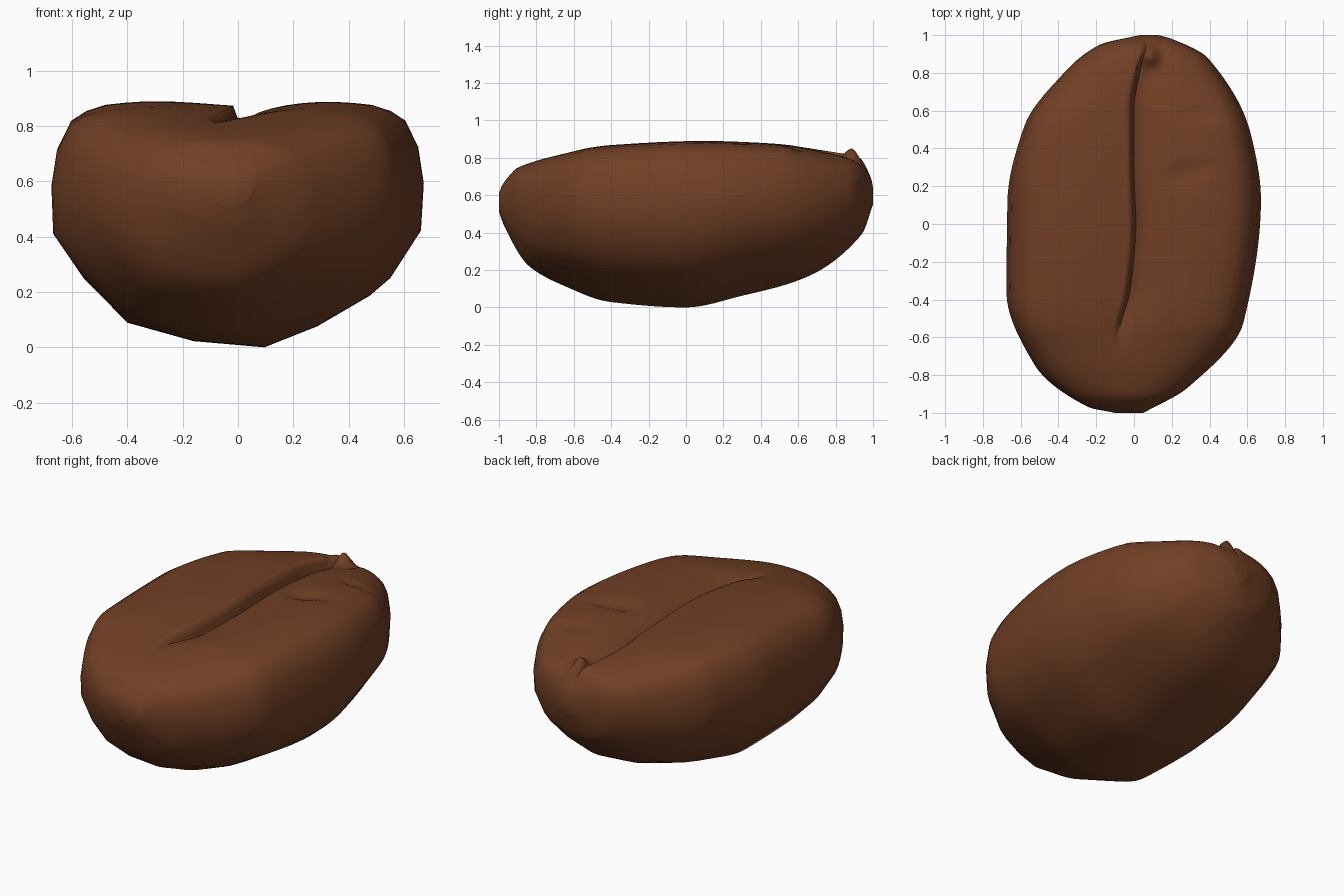
import bpy, math

if "Cube" in bpy.data.objects:
    bpy.data.objects.remove(bpy.data.objects["Cube"])


def curve(pts):
    """Smooth, overshoot-free interpolation through (x, y) points."""
    sec = [(b[1] - a[1]) / (b[0] - a[0]) for a, b in zip(pts, pts[1:])]
    m = [sec[0]]
    for a, b in zip(sec, sec[1:]):
        m.append(2 * a * b / (a + b) if a * b > 0 else 0)
    m.append(sec[-1])

    def f(x):
        x = min(max(x, pts[0][0]), pts[-1][0])
        i = 0
        while i < len(sec) - 1 and x > pts[i + 1][0]:
            i += 1
        h = pts[i + 1][0] - pts[i][0]
        t = (x - pts[i][0]) / h
        return ((2*t**3 - 3*t*t + 1) * pts[i][1] + (t**3 - 2*t*t + t) * h * m[i]
                + (3*t*t - 2*t**3) * pts[i + 1][1] + (t**3 - t*t) * h * m[i + 1])
    return f


# outlines along the length (y): left, right, top, bottom, crease position and strength
left = curve([(-1, -.1), (-.97, -.24), (-.74, -.53), (-.36, -.675), (.12, -.67),
              (.52, -.58), (.79, -.38), (.95, -.18), (1, .03)])
right = curve([(-1, .05), (-.87, .28), (-.52, .58), (.13, .672), (.47, .62),
               (.88, .39), (.98, .2), (1, .13)])
top = curve([(-1, .61), (-.985, .65), (-.95, .70), (-.9, .75), (-.68, .82), (-.4, .868),
             (.1, .89), (.4, .88), (.82, .83), (.93, .79), (.99, .69), (1, .64)])
bottom = curve([(-1, .51), (-.97, .43), (-.84, .22), (-.64, .11), (-.41, .03), (0, 0),
                (.29, .06), (.64, .16), (.94, .39), (1, .55)])
crease = curve([(-1, -.02), (-.6, -.08), (-.35, -.02), (0, .01), (.3, 0),
                (.6, 0), (.8, .03), (1, .08)])
depth = curve([(-1, 0), (-.68, 0), (-.35, .08), (.7, .08), (.92, .05), (1, 0)])

# cross-section: dome height against distance from the crease, then the belly
dome = curve([(0, .98), (.45, 1), (.72, .985), (.9, .92), (.97, .81), (1, .66)])
STEPS = [.02, .04, .065, .11, .17, .25, .34, .43, .52, .62, .72, .82, .9, .97, 1]
COLUMNS = [-s for s in reversed(STEPS)] + [0] + STEPS
BELLY = [(.985, .47), (.82, .28), (.71, .21), (.42, .085), (.13, 0),
         (-.25, .025), (-.6, .1), (-.83, .28), (-.99, .46)]


def blob(x, y, cx, cy, sx, sy):
    return math.exp(-((x - cx) / sx) ** 2 - ((y - cy) / sy) ** 2)


def surface_detail(x, y):
    """Crease with a steep left lip, small dents and the end knob."""
    d = x - crease(y)
    g = max(0, 1 + d / .025) if d < 0 else .75 * math.exp(-d / .09) + .25 * math.exp(-d / .02)
    z = -depth(y) * g
    z -= .03 * blob(x, y, .25, .25, .05, .05) + .025 * blob(x, y, .33, .29, .07, .025)
    z -= .02 * blob(x, y, .36, .58, .07, .035)
    z += .075 * blob(x, y, .08, .89, .045, .05) - .02 * blob(x, y, .15, .85, .03, .08)
    return z


# bean body lofted along y, its sections turning rounder towards both ends
n = 80
stations = [-math.cos(math.pi * (i + .3) / (n + .6)) for i in range(n + 1)]
stations[0], stations[-1] = -1, 1
verts, faces = [], []
for y in stations:
    l, r, zb, zt, c = left(y), right(y), bottom(y), top(y), crease(y)
    c = min(max(c, l + .3 * (r - l)), l + .7 * (r - l))
    w = min(1, max(0, (abs(y) - .55) / .4)) * .7
    section = [(u, dome(abs(u)), 1) for u in COLUMNS] + [(u, v, 0) for u, v in BELLY]
    for u, v, upper in section:
        x = c + (u * (r - c) if u > 0 else u * (c - l))
        arc = math.sqrt(max(0, 1 - u * u))
        v += w * ((.6 + .4 * arc if upper else .56 - .56 * arc) - v)
        fade = upper * min(1, (1 - abs(u)) / .2) * min(1, (1 - abs(y)) / .06)
        verts.append((x, y, zb + (zt - zb) * v + fade * surface_detail(x, y)))
k = len(COLUMNS) + len(BELLY)
for i in range(n):
    for j in range(k):
        a, b = i * k + j, i * k + (j + 1) % k
        faces.append((a, a + k, b + k, b))
faces.append(tuple(range(k)))
faces.append(tuple(reversed(range(n * k, (n + 1) * k))))

mesh = bpy.data.meshes.new("coffee_bean")
mesh.from_pydata(verts, [], faces)
mesh.validate()
bean = bpy.data.objects.new("coffee_bean", mesh)
bpy.context.collection.objects.link(bean)

# roasted brown
brown = bpy.data.materials.new("roasted_brown")
brown.diffuse_color = (.165, .05, .018, 1)
brown.use_nodes = True
brown.node_tree.nodes["Principled BSDF"].inputs["Base Color"].default_value = brown.diffuse_color
mesh.materials.append(brown)

bpy.context.view_layer.objects.active = bean
bean.select_set(True)
bpy.ops.object.mode_set(mode='EDIT')
bpy.ops.mesh.select_all(action='SELECT')
bpy.ops.mesh.normals_make_consistent(inside=False)
bpy.ops.object.mode_set(mode='OBJECT')
bpy.ops.object.shade_smooth_by_angle(angle=math.radians(70))
